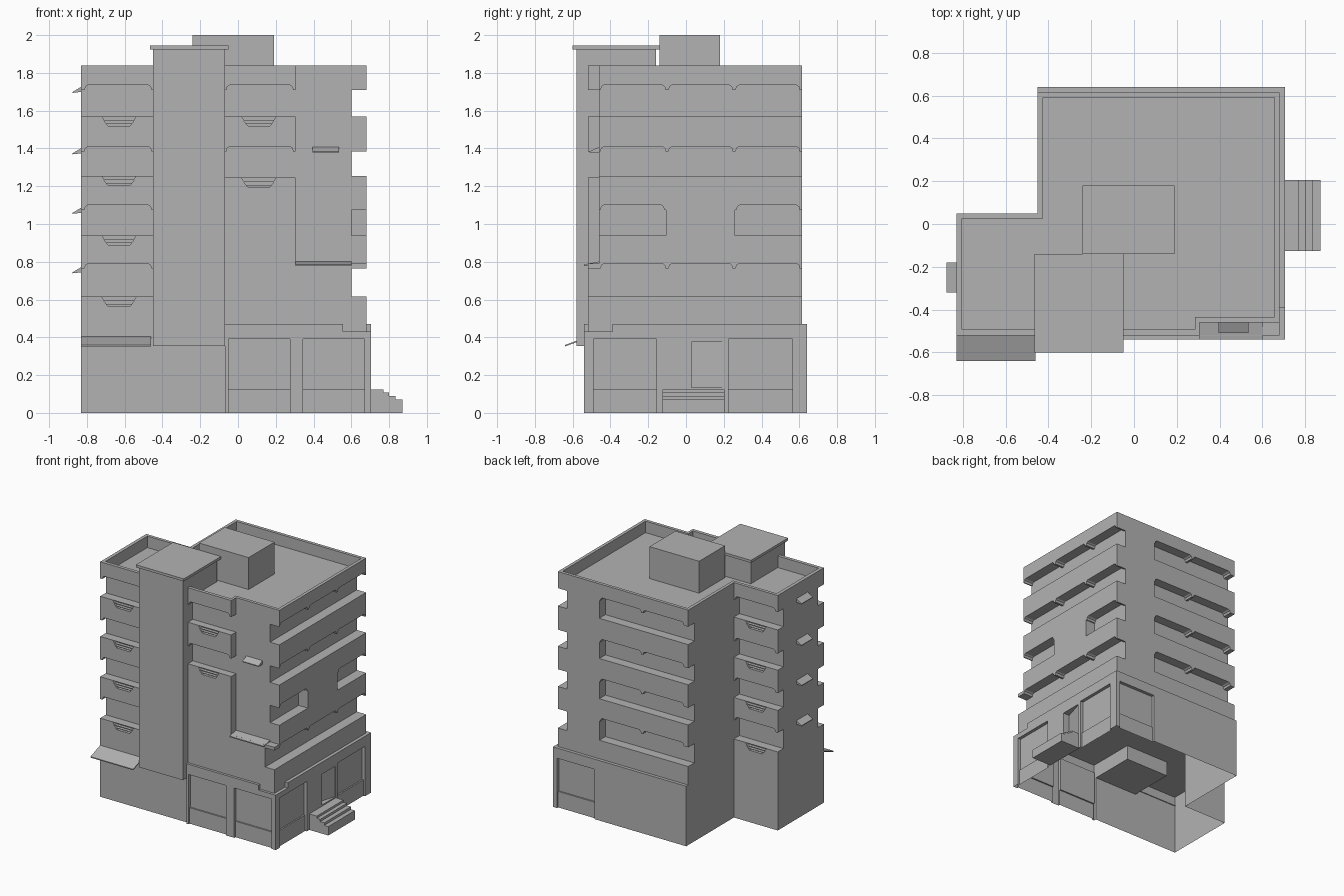
import bpy
import bmesh

if "Cube" in bpy.data.objects:
    bpy.data.objects.remove(bpy.data.objects["Cube"])

grey = bpy.data.materials.new("concrete_grey")
grey.use_nodes = True
GREY = (0.45, 0.45, 0.45, 1)
grey.diffuse_color = GREY
for node in grey.node_tree.nodes:
    if node.type == 'BSDF_PRINCIPLED':
        node.inputs["Base Color"].default_value = GREY


def prism(name, axis, points, lo, hi):
    """Extrude a 2D outline along an axis: x takes (y, z), y takes (x, z), z takes (x, y)."""
    place = {'x': lambda u, v, w: (w, u, v),
             'y': lambda u, v, w: (u, w, v),
             'z': lambda u, v, w: (u, v, w)}[axis]
    bm = bmesh.new()
    ends = [[bm.verts.new(place(u, v, w)) for u, v in points] for w in (lo, hi)]
    for ring in ends:
        bm.faces.new(ring)
    n = len(points)
    for i in range(n):
        j = (i + 1) % n
        bm.faces.new((ends[0][i], ends[0][j], ends[1][j], ends[1][i]))
    bmesh.ops.recalc_face_normals(bm, faces=bm.faces[:])
    mesh = bpy.data.meshes.new(name)
    bm.to_mesh(mesh)
    bm.free()
    mesh.materials.append(grey)
    obj = bpy.data.objects.new(name, mesh)
    bpy.context.collection.objects.link(obj)
    return obj


def box(name, x, y, z):
    rect = [(x[0], y[0]), (x[1], y[0]), (x[1], y[1]), (x[0], y[1])]
    return prism(name, 'z', rect, *z)


def carve(obj, cutters):
    """Subtract the cutters, bake the result and drop the cutters."""
    for c in cutters:
        c.hide_render = True
        mod = obj.modifiers.new("cut", 'BOOLEAN')
        mod.operation = 'DIFFERENCE'
        mod.solver = 'EXACT'
        mod.object = c
    bpy.context.view_layer.update()
    deps = bpy.context.evaluated_depsgraph_get()
    mesh = bpy.data.meshes.new_from_object(obj.evaluated_get(deps))
    obj.modifiers.clear()
    obj.data = mesh
    for c in cutters:
        bpy.data.objects.remove(c)


def slot(axis, z, stops, lo, hi, depth):
    """Balcony opening whose top edge dips at every bay stop."""
    dip = z[1] - 0.025
    pts = [(hi, z[0]), (lo, z[0]), (lo, dip)]
    for a, b in zip(stops, stops[1:]):
        pts += [(a + .008, dip), (a + .013, z[1] - .008), (a + .025, z[1]),
                (b - .025, z[1]), (b - .013, z[1] - .008), (b - .008, dip)]
    pts.append((hi, dip))
    return prism("slot_cutter", axis, pts, *depth)


def planter(x, top, y):
    """Tapered hollow with a sill line at the top of a balcony wall."""
    tiers = ((.09, 0, .018), (.08, .02, .036), (.068, .038, .05))
    return [prism("planter_cutter", 'y',
                  [(x - w, top - a), (x + w, top - a), (x + w - .012, top - b), (x - w + .012, top - b)],
                  *y) for w, a, b in tiers]


# Ground floor
ground = prism("ground_floor", 'z',
               [(-.83, -.52), (-.07, -.52), (-.07, -.54), (.705, -.54), (.705, .64),
                (-.45, .64), (-.45, .05), (-.83, .05)], 0, .47)
cuts = [box("step_cutter", (.555, .8), (-.6, -.52), (.43, .6)),
        box("step_cutter", (.68, .8), (-.6, -.39), (.43, .6))]
# Shop windows: deep upper pane, shallow lower panel
for z, d in (((.125, .39), .025), ((-.1, .125), .014)):
    for x in ((-.05, .275), (.345, .67)):
        cuts.append(box("window_cutter", x, (-.7, -.54 + d), z))
    for y in ((-.49, -.155), (.225, .565)):
        cuts.append(box("window_cutter", (.705 - d, .8), y, z))
    cuts.append(box("window_cutter", (.345, .67), (.64 - d, .8), z))
# Splayed entrance
cuts.append(prism("door_cutter", 'z', [(.65, .03), (.72, .03), (.72, .2), (.70, .2)], .135, .375))
carve(ground, cuts)
# Open underside
bm = bmesh.new()
bm.from_mesh(ground.data)
base = [f for f in bm.faces if all(v.co.z < .001 for v in f.verts)]
bmesh.ops.delete(bm, geom=base, context='FACES')
bm.to_mesh(ground.data)
bm.free()

# Upper storeys
upper = prism("upper_storeys", 'z',
              [(-.83, -.52), (.68, -.52), (.68, .615), (-.45, .615), (-.45, .05), (-.83, .05)],
              .47, 1.84)
cuts = [
    # Roof well inside the parapet
    prism("roof_cutter", 'z',
          [(-.803, -.493), (.285, -.493), (.285, -.435), (.655, -.435), (.655, .59),
           (-.425, .59), (-.425, .025), (-.803, .025)], 1.75, 2),
    # Recessed front corner
    box("corner_cutter", (.305, .8), (-.7, -.46), (.79, 2)),
]
floors = [(.615, .79), (.94, 1.10), (1.255, 1.41), (1.57, 1.735)]
for i, z in enumerate(floors):
    # Side balconies, with a solid middle bay on one storey
    side = (.60, .8)
    if i == 1:
        cuts.append(slot('x', z, (-.46, -.107), -.7, -.107, side))
        cuts.append(slot('x', z, (.26, .61), .26, .7, side))
    else:
        cuts.append(slot('x', z, (-.46, -.1, .255, .61), -.7, .7, side))
    # Rear balconies
    cuts.append(slot('y', z, (-.42, -.05, .32), -.6, .32, (.54, .8)))
    # Wing balconies, front and back
    cuts.append(slot('y', z, (-.82, -.45), -.95, -.44, (-.7, -.45)))
    cuts.append(slot('y', z, (-.82, -.452), -.95, -.45, (-.02, .2)))
    cuts += planter(-.63, z[0] - .002, (-.7, -.495))
    cuts += planter(-.64, z[0] - .002, (.025, .2))
for z in ((1.245, 1.41), (1.57, 1.735)):
    cuts.append(slot('y', z, (-.07, .30), -.1, .32, (-.7, -.46)))
    cuts += planter(.11, z[0] - .002, (-.7, -.495))
carve(upper, cuts)

# Stair tower with its cap, and the rooftop room
box("stair_tower", (-.45, -.07), (-.58, -.16), (.355, 1.925))
box("tower_cap", (-.465, -.05), (-.60, -.14), (1.925, 1.945))
box("rooftop_room", (-.24, .19), (-.14, .18), (1.74, 2.0))

# Entrance steps
profile = [(.70, 0), (.87, 0), (.87, .07), (.835, .07), (.835, .09),
           (.80, .09), (.80, .108), (.77, .108), (.77, .125), (.70, .125)]
prism("entrance_steps", 'y', profile, -.125, .205)

# Awnings
prism("front_awning", 'x',
      [(-.515, .405), (-.64, .36), (-.64, .352), (-.515, .397)], -.83, -.46)
prism("corner_awning", 'x', [(-.455, 1.41), (-.51, 1.385), (-.51, 1.378), (-.455, 1.378)], .395, .535)
prism("corner_ledge", 'x', [(-.455, .802), (-.54, .786), (-.54, .778), (-.455, .778)], .305, .60)
for i, z in enumerate((.775, 1.09, 1.405, 1.73)):
    prism(f"side_awning_{i + 1}", 'y',
          [(-.825, z), (-.875, z - .03), (-.875, z - .036), (-.825, z - .03)], -.32, -.18)
